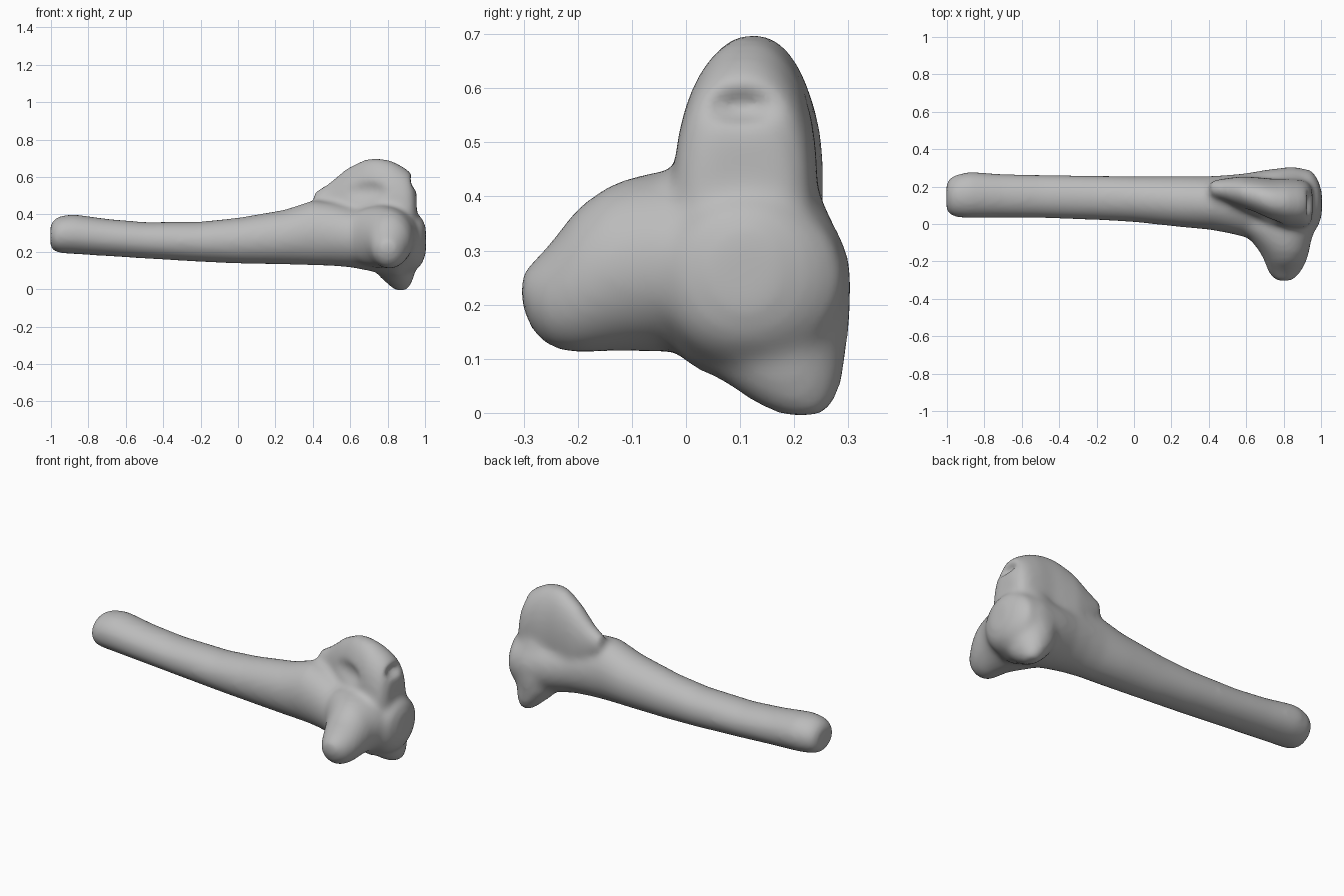
import bpy
import bmesh
from math import cos, sin, tau, copysign
from mathutils import Vector

cube = bpy.data.objects.get("Cube")
if cube:
    bpy.data.objects.remove(cube)

SIDES = 32
grey = bpy.data.materials.new("bone grey")
grey.use_nodes = True
grey.diffuse_color = (0.5, 0.5, 0.5, 1)
grey.node_tree.nodes["Principled BSDF"].inputs["Base Color"].default_value = (0.5, 0.5, 0.5, 1)


def loft(bm, axis, rows, power=1.0):
    """Skin rounded rings along an axis; row = position, two centres, two radii."""
    u, v = [i for i in range(3) if i != axis]
    rings = []
    for pos, cu, cv, ru, rv in rows:
        ring = []
        for i in range(SIDES):
            c, s = cos(tau * i / SIDES), sin(tau * i / SIDES)
            p = Vector()
            p[axis] = pos
            p[u] = cu + ru * copysign(abs(c) ** power, c)
            p[v] = cv + rv * copysign(abs(s) ** power, s)
            ring.append(bm.verts.new(p))
        rings.append(ring)
    for a, b in zip(rings, rings[1:]):
        for i in range(SIDES):
            j = (i + 1) % SIDES
            bm.faces.new((a[i], a[j], b[j], b[i]))
    bm.faces.new(rings[0][::-1])
    bm.faces.new(rings[-1])


bm = bmesh.new()

# Shaft, flaring into the joint head
loft(bm, 0, [
    (-1.003, .145, .285, .075, .065), (-.985, .148, .288, .1, .085),
    (-.95, .15, .293, .115, .1), (-.88, .155, .295, .125, .107),
    (-.7, .15, .277, .118, .1), (-.5, .147, .262, .116, .098),
    (-.2, .14, .254, .119, .108), (0, .133, .26, .123, .123),
    (.25, .12, .279, .137, .147), (.4, .113, .302, .143, .174),
    (.5, .107, .295, .155, .17), (.6, .1, .28, .172, .163),
    (.72, .103, .26, .19, .165), (.85, .117, .24, .19, .19),
    (.95, .118, .25, .17, .15), (.985, .11, .26, .125, .125),
    (1.005, .11, .26, .06, .07)])

# Upper crest, rooted deep in the head
loft(bm, 0, [
    (.405, .19, .475, .04, .045), (.48, .183, .45, .06, .113),
    (.58, .165, .43, .09, .217), (.68, .138, .43, .11, .266),
    (.74, .122, .43, .12, .274), (.82, .112, .43, .131, .259),
    (.89, .107, .42, .131, .232), (.93, .105, .4, .12, .22),
    (.955, .105, .38, .085, .16)], .94)

# Front knob, spreading widely where it leaves the head
loft(bm, 1, [
    (.12, .73, .28, .255, .155), (.03, .745, .28, .23, .163),
    (-.04, .77, .28, .195, .168), (-.1, .79, .275, .155, .162),
    (-.15, .805, .265, .132, .152), (-.2, .81, .244, .112, .136),
    (-.255, .805, .215, .088, .095), (-.288, .803, .215, .062, .06),
    (-.305, .803, .23, .035, .03)])

# Lower knob, its back running straight up into the crest
loft(bm, 2, [
    (.4, .83, .16, .12, .09), (.3, .825, .155, .15, .138),
    (.2, .83, .15, .148, .156), (.12, .832, .158, .12, .14),
    (.06, .852, .178, .088, .112), (.02, .866, .2, .056, .077),
    (-.006, .871, .217, .033, .04)])

bmesh.ops.recalc_face_normals(bm, faces=bm.faces)
mesh = bpy.data.meshes.new("leg_bone")
bm.to_mesh(mesh)
bm.free()
mesh.materials.append(grey)
bone = bpy.data.objects.new("leg_bone", mesh)
bpy.context.collection.objects.link(bone)

# Fuse the parts
fuse = bone.modifiers.new("fuse", 'REMESH')
fuse.mode = 'VOXEL'
fuse.voxel_size = .015
fuse.use_smooth_shade = True


def dent(name, location, size, angle=0):
    """Carve a shallow hollow out of the bone."""
    bpy.ops.mesh.primitive_uv_sphere_add(segments=32, ring_count=16, location=location)
    cutter = bpy.context.object
    cutter.name = name
    cutter.scale = size
    cutter.rotation_euler.z = angle
    bpy.ops.object.shade_smooth()
    cutter.data.materials.append(grey)
    cutter.hide_render = True
    cutter.hide_viewport = True
    cut = bone.modifiers.new(name, 'BOOLEAN')
    cut.operation = 'DIFFERENCE'
    cut.object = cutter


# Hollows in the crest's end and front face
dent("end_hollow", (.975, .1, .57), (.07, .09, .04))
dent("crest_hollow", (.64, .0, .53), (.2, .07, .075), -.3)

# Even out the carved surface and soften the joins
even = bone.modifiers.new("even", 'REMESH')
even.mode = 'VOXEL'
even.voxel_size = .013
even.use_smooth_shade = True
soften = bone.modifiers.new("soften", 'SMOOTH')
soften.factor = .5
soften.iterations = 18
